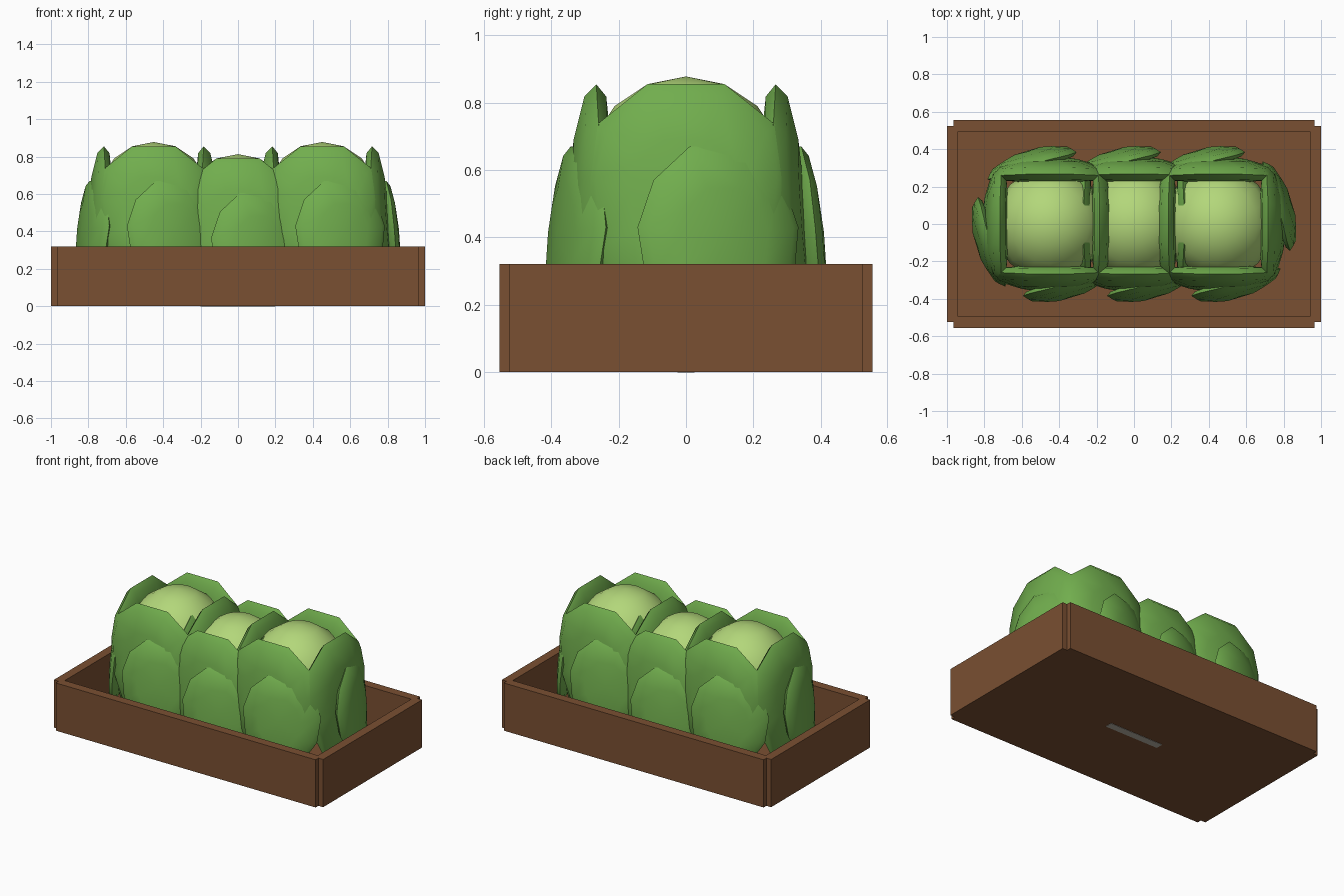
import bpy, bmesh, math
from mathutils import Matrix, Vector

if "Cube" in bpy.data.objects:
    bpy.data.objects.remove(bpy.data.objects["Cube"])


def material(name, color):
    m = bpy.data.materials.new(name)
    m.diffuse_color = (*color, 1)
    m.use_nodes = True
    m.node_tree.nodes["Principled BSDF"].inputs["Base Color"].default_value = m.diffuse_color
    return m


WOOD = material("brown wood", (0.195, 0.08, 0.032))
LEAF = material("leaf green", (0.165, 0.42, 0.075))
HEART = material("pale green", (0.45, 0.68, 0.195))
PLATE = material("pale grey", (0.5, 0.47, 0.4))


def finish(name, bm, mat, smooth=None):
    bmesh.ops.recalc_face_normals(bm, faces=bm.faces)
    mesh = bpy.data.meshes.new(name)
    bm.to_mesh(mesh)
    bm.free()
    mesh.materials.append(mat)
    ob = bpy.data.objects.new(name, mesh)
    bpy.context.collection.objects.link(ob)
    if smooth:
        bpy.ops.object.select_all(action='DESELECT')
        bpy.context.view_layer.objects.active = ob
        ob.select_set(True)
        bpy.ops.object.shade_smooth_by_angle(angle=math.radians(smooth))
    return ob


def box(name, lo, hi, mat):
    lo, hi = Vector(lo), Vector(hi)
    bm = bmesh.new()
    bmesh.ops.create_cube(bm, size=1, matrix=Matrix.Translation((lo + hi) / 2)
                          @ Matrix.Diagonal((*(hi - lo), 1)))
    return finish(name, bm, mat)


# Half outline of a leaf: (half width, height), top to bottom
INNER = [(0.115, 0.855), (0.265, 0.735), (0.30, 0.58), (0.28, 0.36), (0.16, 0.12)]
OUTER = [(0.09, 0.67), (0.20, 0.57), (0.25, 0.43), (0.23, 0.27), (0.13, 0.12)]


def leaf(name, outline, center, angle, radius, lean, thick, wrap):
    """Thick pointed-rim leaf, standing at a radius from the cabbage axis."""
    rim = outline + [(-u, z) for u, z in reversed(outline)]
    zc = (outline[0][1] + outline[-1][1]) / 2
    top = outline[0][1]
    turn = Matrix.Translation(center) @ Matrix.Rotation(angle, 4, 'Z')
    bm = bmesh.new()

    def ring(scale, bulge):
        out = []
        for u, z in rim:
            u, z = u * scale, zc + (z - zc) * scale
            d = radius + lean * (top - z) - wrap * u * u + bulge
            out.append(bm.verts.new(turn @ Vector((d, u, z))))
        return out

    rings = [ring(0.55, -thick * 0.85), ring(0.9, -thick * 0.5), ring(1, 0),
             ring(0.9, thick * 0.5), ring(0.55, thick * 0.85)]
    n = len(rim)
    for a, b in zip(rings, rings[1:]):
        for i in range(n):
            j = (i + 1) % n
            bm.faces.new((a[i], a[j], b[j], b[i]))
    # close both sides around a centre point
    for r, s in ((rings[0], -1), (rings[-1], 1)):
        d = radius + lean * (top - zc) + s * thick
        c = bm.verts.new(turn @ Vector((d, 0, zc)))
        for i in range(n):
            bm.faces.new((r[i], r[(i + 1) % n], c))
    return finish(name, bm, LEAF, 45)


def cabbage(name, x, dz):
    # round heart
    bm = bmesh.new()
    bmesh.ops.create_uvsphere(bm, u_segments=16, v_segments=8, radius=0.3,
                              matrix=Matrix.Translation((x, 0, 0.578 + dz)))
    finish(name + "_heart", bm, HEART, 60)
    # four tall leaves, four lower ones turned a little
    for k in range(4):
        a = k * math.pi / 2
        leaf(f"{name}_tall_leaf_{k}", INNER, (x, 0, dz), a, 0.27, 0.06, 0.065, 0.25)
        leaf(f"{name}_low_leaf_{k}", OUTER, (x, 0, dz), a + math.radians(17),
             0.335, 0.09, 0.045, 0.5)


cabbage("left_cabbage", -0.45, 0)
cabbage("middle_cabbage", 0, -0.065)
cabbage("right_cabbage", 0.45, 0)

# Crate
box("crate_floor", (-0.97, -0.525, 0), (0.97, 0.525, 0.06), WOOD)
for s, side in ((-1, "front"), (1, "back")):
    y = sorted((s * 0.495, s * 0.555))
    box(side + "_wall", (-0.965, y[0], 0), (0.965, y[1], 0.32), WOOD)
for s, side in ((-1, "left"), (1, "right")):
    x = sorted((s * 0.94, s * 1.0))
    box(side + "_wall", (x[0], -0.525, 0), (x[1], 0.525, 0.32), WOOD)

# Small plate under the crate
box("bottom_plate", (-0.2, -0.025, -0.002), (0.2, 0.025, 0.003), PLATE)
